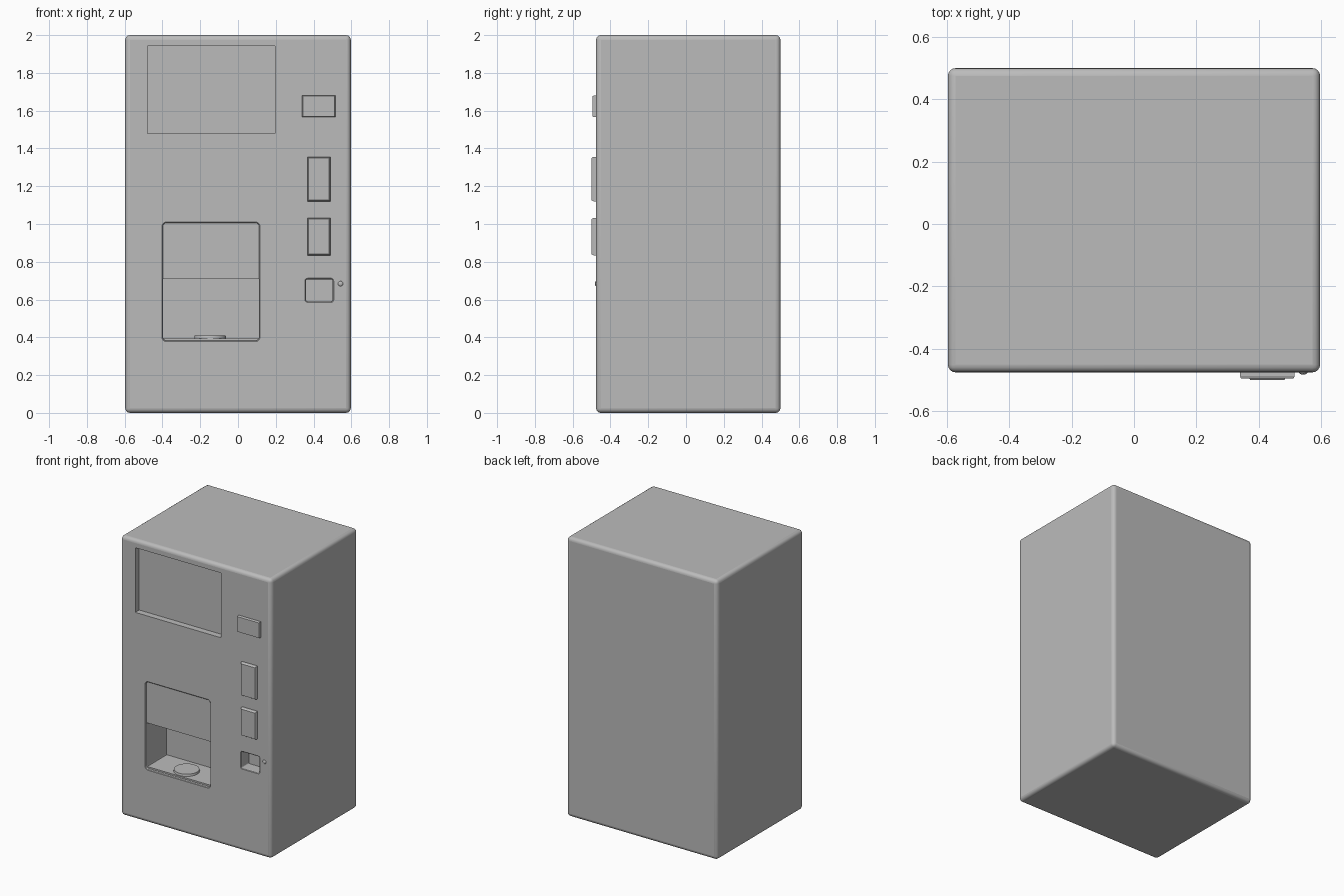
import bpy, bmesh, math

cube = bpy.data.objects.get("Cube")
if cube:
    bpy.data.objects.remove(cube, do_unlink=True)

grey = bpy.data.materials.new("plain grey")
grey.use_nodes = True
colour = (0.5, 0.5, 0.5, 1)
grey.diffuse_color = colour
grey.node_tree.nodes["Principled BSDF"].inputs["Base Color"].default_value = colour

FRONT, BACK = -0.476, 0.5


def finish(name, bm):
    bmesh.ops.recalc_face_normals(bm, faces=bm.faces)
    mesh = bpy.data.meshes.new(name)
    bm.to_mesh(mesh)
    bm.free()
    mesh.materials.append(grey)
    obj = bpy.data.objects.new(name, mesh)
    bpy.context.collection.objects.link(obj)
    return obj


def smooth(obj):
    bpy.ops.object.select_all(action='DESELECT')
    obj.select_set(True)
    bpy.context.view_layer.objects.active = obj
    bpy.ops.object.shade_smooth_by_angle(angle=math.radians(35))


def outline(x0, x1, z0, z1, r):
    """Rectangle in x and z with rounded corners when r is above zero."""
    if r <= 0:
        return [(x0, z0), (x1, z0), (x1, z1), (x0, z1)]
    centres = [(x1 - r, z1 - r), (x0 + r, z1 - r), (x0 + r, z0 + r), (x1 - r, z0 + r)]
    return [(cx + r * math.cos(a), cz + r * math.sin(a))
            for q, (cx, cz) in enumerate(centres)
            for a in [math.pi / 2 * (q + s / 4) for s in range(5)]]


def loft(name, rect, layers, r=0):
    """Stack outlines along y; each layer is (y, inset)."""
    x0, x1, z0, z1 = rect
    bm = bmesh.new()
    rings = []
    for y, i in layers:
        pts = outline(x0 + i, x1 - i, z0 + i, z1 - i, r - i if r else 0)
        rings.append([bm.verts.new((x, y, z)) for x, z in pts])
    for a, b in zip(rings, rings[1:]):
        for k in range(len(a)):
            n = (k + 1) % len(a)
            bm.faces.new((a[k], a[n], b[n], b[k]))
    bm.faces.new(rings[0])
    bm.faces.new(rings[-1])
    return finish(name, bm)


# Cabinet with softened edges
cabinet = loft("cabinet", (-0.597, 0.597, 0, 2), [(FRONT, 0), (BACK, 0)])
bevel = cabinet.modifiers.new("soft edges", 'BEVEL')
bevel.width, bevel.segments = 0.025, 4

# Openings cut into the front: display, dispensing bay, coin return
lip = [(FRONT - 0.05, 0), (FRONT, 0), (FRONT + 0.003, 0.004), (FRONT + 0.01, 0.006)]
openings = [
    ("display_cutter", (-0.48, 0.197, 1.48, 1.943), [(FRONT - 0.05, 0), (FRONT + 0.045, 0)], 0),
    ("bay_cutter", (-0.403, 0.117, 0.377, 1.011), lip + [(-0.24, 0.006)], 0.025),
    ("return_cutter", (0.354, 0.507, 0.585, 0.713), lip + [(FRONT + 0.085, 0.006)], 0.014),
]
cutters = []
for spec in openings:
    cutter = loft(*spec)
    cut = cabinet.modifiers.new(spec[0], 'BOOLEAN')
    cut.operation, cut.solver, cut.object = 'DIFFERENCE', 'EXACT', cutter
    cutters.append(cutter)

smooth(cabinet)
for mod in [m.name for m in cabinet.modifiers if m.type in {'BEVEL', 'BOOLEAN'}]:
    bpy.ops.object.modifier_apply(modifier=mod)
for cutter in cutters:
    bpy.data.objects.remove(cutter, do_unlink=True)

# Bay fittings: upper flap, floor and round cup rest
loft("bay_flap", (-0.396, 0.11, 0.71, 1.004), [(FRONT + 0.008, 0), (FRONT + 0.028, 0)])
loft("bay_floor", (-0.397, 0.111, 0.382, 0.394), [(FRONT + 0.015, 0), (-0.24, 0)])

bm = bmesh.new()
bmesh.ops.create_cone(bm, cap_ends=True, segments=40, radius1=0.085, radius2=0.082, depth=0.016)
bmesh.ops.translate(bm, verts=bm.verts, vec=(-0.147, -0.37, 0.401))
smooth(finish("cup_rest", bm))

# Raised control panels down the side
loft("keypad_panel", (0.34, 0.515, 1.566, 1.68), [(FRONT + 0.01, 0), (-0.488, 0), (-0.495, 0.003)])
for name, z0, z1 in [("note_reader", 1.12, 1.356), ("coin_slot", 0.834, 1.032)]:
    loft(name, (0.367, 0.489, z0, z1), [(FRONT + 0.01, 0), (-0.49, 0), (-0.5, 0.006)])

# Small lock beside the coin return
bm = bmesh.new()
bmesh.ops.create_uvsphere(bm, u_segments=12, v_segments=6, radius=0.014)
bmesh.ops.scale(bm, verts=bm.verts, vec=(1, 0.5, 1))
bmesh.ops.translate(bm, verts=bm.verts, vec=(0.543, FRONT, 0.684))
smooth(finish("return_lock", bm))
